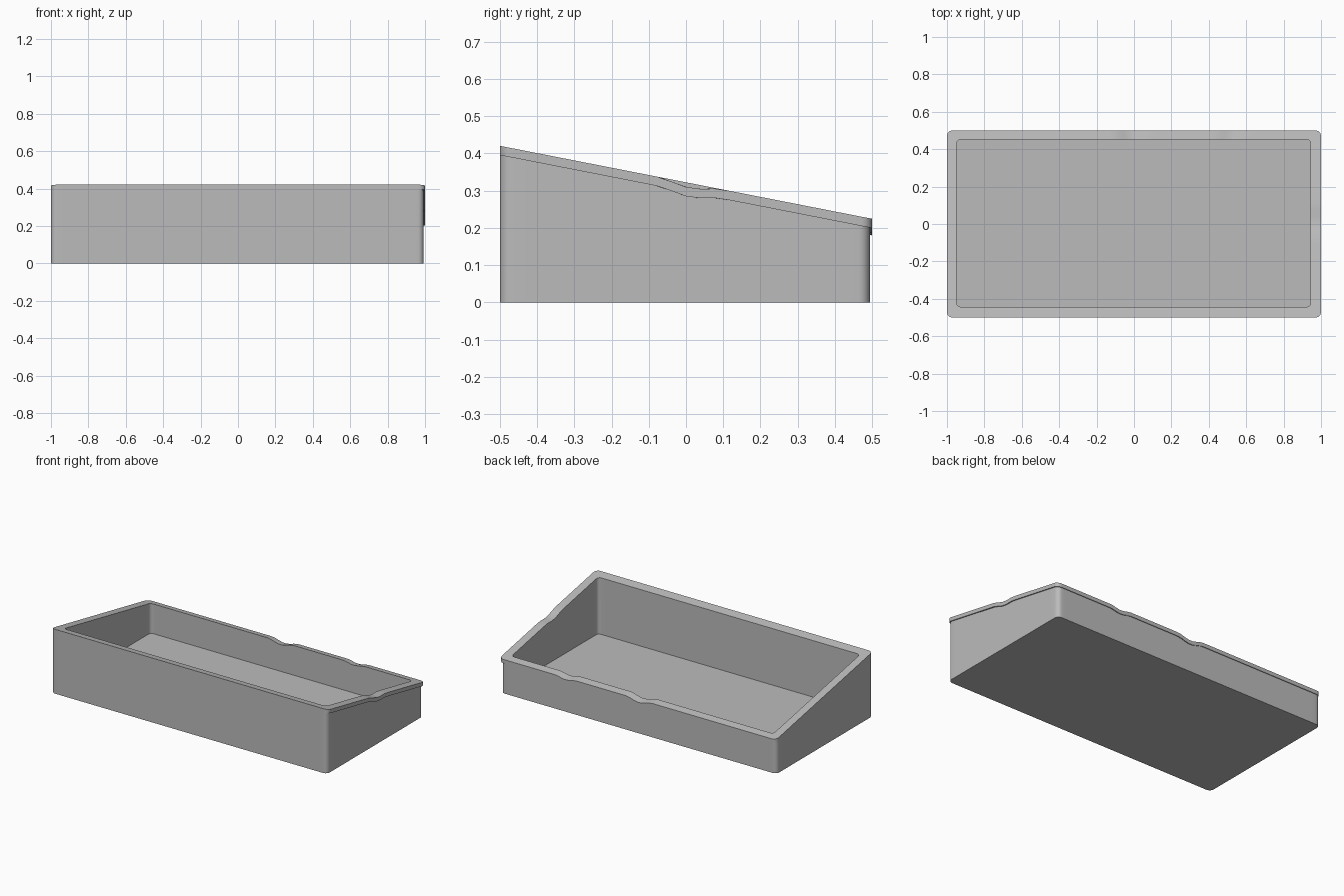
import bpy, bmesh, math

cube = bpy.data.objects.get("Cube")
if cube:
    bpy.data.objects.remove(cube, do_unlink=True)

grey = bpy.data.materials.new("warm_grey")
grey.use_nodes = True
colour = (0.5, 0.5, 0.5, 1)
grey.diffuse_color = colour
grey.node_tree.nodes["Principled BSDF"].inputs["Base Color"].default_value = colour

FLOOR, LIP = 0.04, 0.025


def outline(x0, x1, y0, y1, r):
    """Rounded rectangle, evenly divided along its sides."""
    corners = [(x1 - r, y0 + r, -90), (x1 - r, y1 - r, 0),
               (x0 + r, y1 - r, 90), (x0 + r, y0 + r, 180)]
    arcs = []
    for cx, cy, start in corners:
        angles = [math.radians(start + 15 * i) for i in range(7)]
        arcs.append([(cx + r * math.cos(a), cy + r * math.sin(a)) for a in angles])
    points = []
    for i, arc in enumerate(arcs):
        points += arc
        (ax, ay), (bx, by) = arc[-1], arcs[(i + 1) % 4][0]
        n = 24 if i % 2 == 0 else 60
        if i % 2:
            n = 70
        points += [(ax + (bx - ax) * k / n, ay + (by - ay) * k / n) for k in range(1, n)]
    return points


def dip(t, centre, half, depth):
    """Soft shallow notch along an edge."""
    d = abs(t - centre) / half
    return depth * (0.5 + 0.5 * math.cos(math.pi * d)) if d < 1 else 0


def rim_height(x, y):
    z = 0.3225 - 0.196 * y
    if x > 0.93 and abs(y) < 0.4:
        z -= dip(y, 0.01, 0.09, 0.013)
    if y > 0.43 and abs(x) < 0.9:
        z -= dip(x, -0.01, 0.1, 0.02) + dip(x, 0.52, 0.08, 0.013)
    return z


# Cross-section rings, from the underside over the rim to the floor
body = outline(-1, 0.993, -0.5, 0.494, 0.03)
lip = outline(-1, 1, -0.5, 0.5, 0.03)
inner = outline(-0.948, 0.945, -0.443, 0.452, 0.022)
rings = [
    (body, lambda x, y: 0),
    (body, lambda x, y: rim_height(x, y) - LIP),
    (lip, lambda x, y: rim_height(x, y) - LIP),
    (lip, rim_height),
    (inner, rim_height),
    (inner, lambda x, y: FLOOR),
]

bm = bmesh.new()
loops = [[bm.verts.new((x, y, height(x, y))) for x, y in pts] for pts, height in rings]
for low, high in zip(loops, loops[1:]):
    n = len(low)
    for i in range(n):
        j = (i + 1) % n
        bm.faces.new((low[i], low[j], high[j], high[i]))
bm.faces.new(loops[0][::-1])   # underside
bm.faces.new(loops[-1])        # tray floor
bmesh.ops.recalc_face_normals(bm, faces=bm.faces)

mesh = bpy.data.meshes.new("sloped_tray")
bm.to_mesh(mesh)
bm.free()
mesh.materials.append(grey)
tray = bpy.data.objects.new("sloped_tray", mesh)
bpy.context.collection.objects.link(tray)
bpy.ops.object.select_all(action="DESELECT")
tray.select_set(True)
bpy.context.view_layer.objects.active = tray
bpy.ops.object.shade_smooth_by_angle(angle=math.radians(30))
